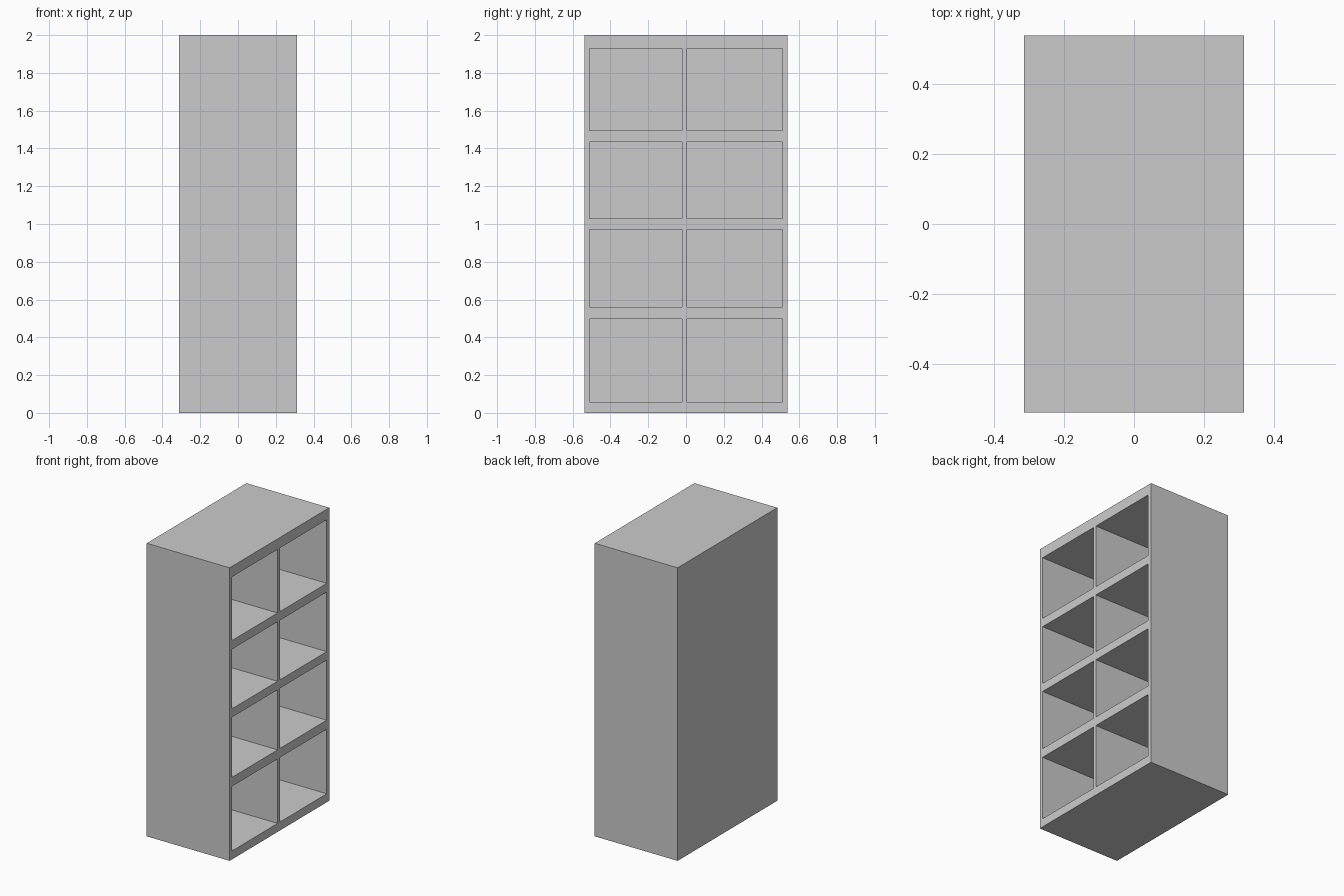
import bpy

if "Cube" in bpy.data.objects:
    bpy.data.objects.remove(bpy.data.objects["Cube"])

HX, HY, H = 0.313, 0.537, 2.0   # half depth, half width, height
BACK = 0.025                    # back panel thickness
SIDE = 0.027                    # side panel thickness


def box(name, x, y, z):
    """Add a box spanning the given (min, max) ranges."""
    lo, hi = zip(x, y, z)
    bpy.ops.mesh.primitive_cube_add(
        size=1, location=[(a + b) / 2 for a, b in zip(lo, hi)])
    ob = bpy.context.object
    ob.name = ob.data.name = name
    ob.scale = [b - a for a, b in zip(lo, hi)]
    bpy.ops.object.transform_apply(location=False, rotation=False, scale=True)
    return ob


# Outer case: the open side faces +x
box("back_panel", (-HX, -HX + BACK), (-HY, HY), (0, H))
box("side_panel_left", (-HX + BACK, HX), (-HY, -HY + SIDE), (0, H))
box("side_panel_right", (-HX + BACK, HX), (HY - SIDE, HY), (0, H))

# Horizontal boards, bottom to top
boards = [("base_board", 0.0, 0.058), ("shelf_lower", 0.498, 0.56),
          ("shelf_middle", 0.97, 1.028), ("shelf_upper", 1.434, 1.494),
          ("top_board", 1.928, H)]
for name, z0, z1 in boards:
    box(name, (-HX + BACK, HX), (-HY + SIDE, HY - SIDE), (z0, z1))

# Upright divider in each gap between boards, slightly off centre
for i, (below, above) in enumerate(zip(boards, boards[1:]), 1):
    box(f"divider_{i}", (-HX + BACK, HX), (-0.02, 0.004), (below[2], above[1]))
